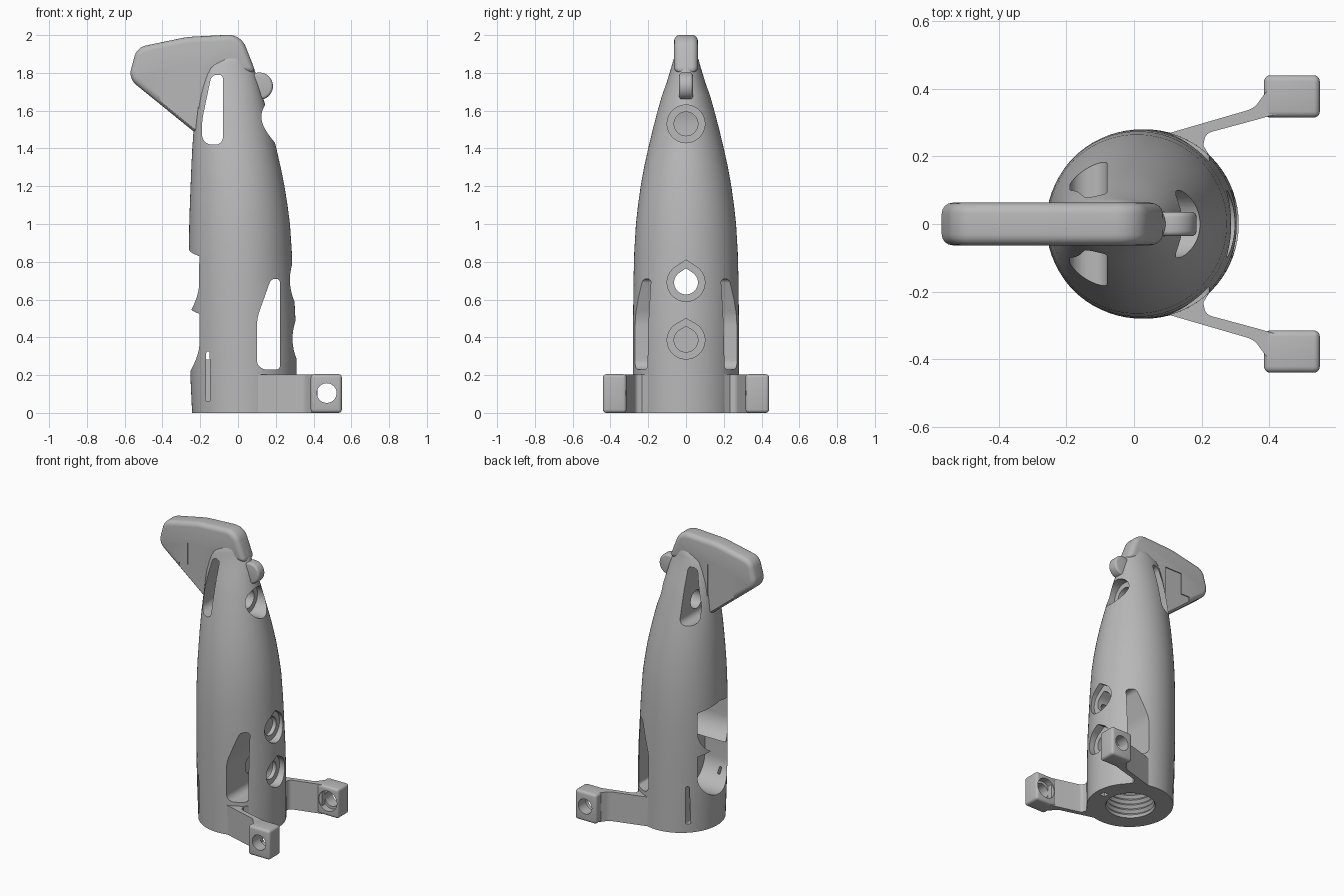
import bpy, bmesh, math
from mathutils import Vector

cube = bpy.data.objects.get("Cube")
if cube:
    bpy.data.objects.remove(cube, do_unlink=True)

grey = bpy.data.materials.new("matte_grey")
grey.use_nodes = True
grey.diffuse_color = (0.48, 0.48, 0.48, 1)
grey.node_tree.nodes["Principled BSDF"].inputs["Base Color"].default_value = grey.diffuse_color


def finish(name, bm):
    bmesh.ops.recalc_face_normals(bm, faces=bm.faces[:])
    mesh = bpy.data.meshes.new(name)
    bm.to_mesh(mesh)
    bm.free()
    mesh.materials.append(grey)
    ob = bpy.data.objects.new(name, mesh)
    bpy.context.scene.collection.objects.link(ob)
    return ob


def bridge(name, rings):
    """Closed solid through a list of equal rings of points."""
    bm = bmesh.new()
    loops = [[bm.verts.new(p) for p in ring] for ring in rings]
    n = len(loops[0])
    for a, b in zip(loops, loops[1:]):
        for i in range(n):
            j = (i + 1) % n
            bm.faces.new((a[i], a[j], b[j], b[i]))
    bm.faces.new(loops[0])
    bm.faces.new(loops[-1])
    return finish(name, bm)


def loft(name, sections, sides=72):
    """Stack of ellipses given as (z, x min, x max, half depth)."""
    rings = []
    for z, x0, x1, hy in sections:
        angles = [math.tau * i / sides for i in range(sides)]
        rings.append([((x0 + x1) / 2 + (x1 - x0) / 2 * math.cos(a), hy * math.sin(a), z)
                      for a in angles])
    return bridge(name, rings)


def rounded(corners, steps=10):
    """Polygon from (u, v, optional radius) corners."""
    pts = []
    n = len(corners)
    for i, c in enumerate(corners):
        p = Vector(c[:2])
        r = c[2] if len(c) > 2 else 0
        if not r:
            pts.append(p)
            continue
        to_a = Vector(corners[i - 1][:2]) - p
        to_b = Vector(corners[(i + 1) % n][:2]) - p
        half = to_a.angle(to_b) / 2
        t = min(r / math.tan(half), to_a.length * 0.48, to_b.length * 0.48)
        a, b = p + to_a.normalized() * t, p + to_b.normalized() * t
        centre = p + (to_a.normalized() + to_b.normalized()).normalized() * t / math.cos(half)
        sweep = (a - centre).angle_signed(b - centre)
        for k in range(steps + 1):
            ang = -sweep * k / steps
            d = a - centre
            pts.append(centre + Vector((d.x * math.cos(ang) - d.y * math.sin(ang),
                                        d.x * math.sin(ang) + d.y * math.cos(ang))))
    return pts


def prism(name, pts, axis, lo, hi):
    place = {"X": lambda u, v, w: (w, u, v),
             "Y": lambda u, v, w: (u, w, v),
             "Z": lambda u, v, w: (u, v, w)}[axis]
    return bridge(name, [[place(p[0], p[1], w) for p in pts] for w in (lo, hi)])


def drop(u, v, r, tip=1.0, n=48):
    """Circle, or teardrop when the tip factor is above one."""
    if tip <= 1:
        return [(u + r * math.cos(math.tau * i / n), v + r * math.sin(math.tau * i / n))
                for i in range(n)]
    t = math.asin(1 / tip)
    start, span = math.pi - t, math.pi + 2 * t
    pts = [(u + r * math.cos(start + span * i / n), v + r * math.sin(start + span * i / n))
           for i in range(n + 1)]
    return pts + [(u, v + r * tip)]


def apply_mods(ob):
    deps = bpy.context.evaluated_depsgraph_get()
    mesh = bpy.data.meshes.new_from_object(ob.evaluated_get(deps))
    ob.modifiers.clear()
    ob.data = mesh


def bevel(ob, width, segments=4):
    m = ob.modifiers.new("bevel", "BEVEL")
    m.width, m.segments = width, segments
    m.limit_method, m.angle_limit = "ANGLE", math.radians(50)
    m.use_clamp_overlap = False
    apply_mods(ob)


def cut(ob, cutters):
    for c in cutters:
        c.hide_render = True
        m = ob.modifiers.new("cut", "BOOLEAN")
        m.operation, m.solver, m.object = "DIFFERENCE", "EXACT", c
        apply_mods(ob)


# Tapering main body
body = loft("body", [
    (0, -.243, .31, .28), (.15, -.25, .31, .28), (.3, -.256, .31, .28), (.5, -.259, .304, .28),
    (.7, -.26, .293, .278), (.85, -.26, .285, .274), (1.0, -.258, .275, .265),
    (1.1, -.255, .262, .254), (1.2, -.251, .246, .24), (1.3, -.247, .226, .222),
    (1.4, -.242, .203, .2), (1.5, -.235, .178, .176), (1.6, -.227, .152, .15),
    (1.68, -.219, .13, .127), (1.75, -.21, .11, .102), (1.8, -.203, .093, .087),
    (1.84, -.19, .08, .075), (1.87, -.14, .068, .067), (1.9, -.07, .05, .05)])

# Swept-back top fin with a shallow recessed side panel
fin = prism("top_fin", rounded([
    (-.235, 1.49), (-.58, 1.77, .08), (-.535, 1.935, .08), (-.27, 1.99, .4),
    (.015, 2.005, .1), (.095, 1.8), (-.12, 1.8), (-.12, 1.49)]), "Y", -.063, .063)
bevel(fin, .032)
panel = [(-.41, 1.4), (-.21, 1.4), (-.21, 1.83), (-.345, 1.83), (-.345, 1.68), (-.41, 1.68)]
panels = [prism("panel_cutter", panel, "Y", min(s * .056, s * .1), max(s * .056, s * .1))
          for s in (-1, 1)]
cut(fin, panels)

# Round pin on the leading side
pin = prism("round_pin", drop(.113, 1.73, .072), "Y", -.036, .036)
bevel(pin, .015)

# Side slots that run right through
low_slot = prism("slot_cutter", rounded([
    (.1, .23, .05), (.222, .23, .02), (.222, .71, .02), (.175, .71, .04), (.1, .5, .25)]),
    "Y", -.5, .5)
top_slot = prism("slot_cutter", rounded([
    (-.19, 1.42, .055), (-.08, 1.42, .04), (-.08, 1.79, .02), (-.14, 1.79, .04),
    (-.19, 1.55, .3)]), "Y", -.5, .5)
cutters = [low_slot, top_slot]

# Stepped bolt holes: height, tip, step depth, inner end
for z, tip, step, end in ((.385, 1.15, .25, .08), (.69, 1.2, .25, -.02), (1.53, 1, .08, -.1)):
    cutters.append(prism("bolt_cutter", drop(0, z, .1, tip), "X", step, .5))
    cutters.append(prism("bolt_cutter", drop(0, z, .063, tip), "X", end, .45))

# Large roofed pockets on the opposite side
for z, depth in ((.69, .02), (.385, -.03)):
    arc = [(.165 * math.cos(math.pi + math.pi * i / 32), z + .165 * math.sin(math.pi + math.pi * i / 32))
           for i in range(33)]
    cutters.append(prism("pocket_cutter", arc + [(.165, z + .14), (0, z + .18), (-.165, z + .14)],
                         "X", -.5, depth))

# Narrow slits near the base
slit = rounded([(-.171, .06, .01), (-.147, .06, .01), (-.15, .325, .01), (-.168, .325, .01)], 4)
for lo, hi in ((-.5, -.13), (.13, .5)):
    cutters.append(prism("slit_cutter", slit, "Y", lo, hi))

# Threaded bore and small square hole underneath
thread = [(-.02 if i == 0 else i * .018, .03 - r, .03 + r, r)
          for i in range(12) for r in [.152 if i % 2 else .168]]
cutters.append(loft("bore_cutter", thread, 48))
cutters.append(prism("square_cutter", [(.23, -.02), (.27, -.02), (.27, .02), (.23, .02)],
                     "Z", -.1, .1))
cut(body, cutters)
cut(fin, [top_slot])

# Mirrored clamp arms with drilled end blocks
arm_shape = rounded([
    (.08, .262), (.355, .342, .06), (.39, .39), (.42, .39), (.42, .325), (.36, .308, .05),
    (.212, .268, .04), (.205, .232), (.235, .185), (.13, .17)])
bolts = []
parts = [body, fin, pin]
for side, s in (("left", 1), ("right", -1)):
    arm = prism(side + "_arm", [(p[0], s * p[1]) for p in arm_shape], "Z", 0, .203)
    lo, hi = sorted((s * .315, s * .44))
    block = prism(side + "_clamp_block", [(.385, lo), (.55, lo), (.55, hi), (.385, hi)],
                  "Z", 0, .205)
    bevel(block, .018)
    lo, hi = sorted((s * .25, s * .36))
    drills = [prism("drill_cutter", drop(.47, .105, .052), "Y", -.6, .6),
              prism("drill_cutter", drop(.47, .105, .07), "Y", lo, hi)]
    cut(block, drills)
    bolts += drills
    parts += [arm, block]

# Remove cutters, then shade
for c in cutters + panels + bolts:
    bpy.data.objects.remove(c, do_unlink=True)
bpy.ops.object.select_all(action="DESELECT")
for ob in parts:
    ob.select_set(True)
bpy.context.view_layer.objects.active = body
bpy.ops.object.shade_smooth_by_angle(angle=math.radians(30))
